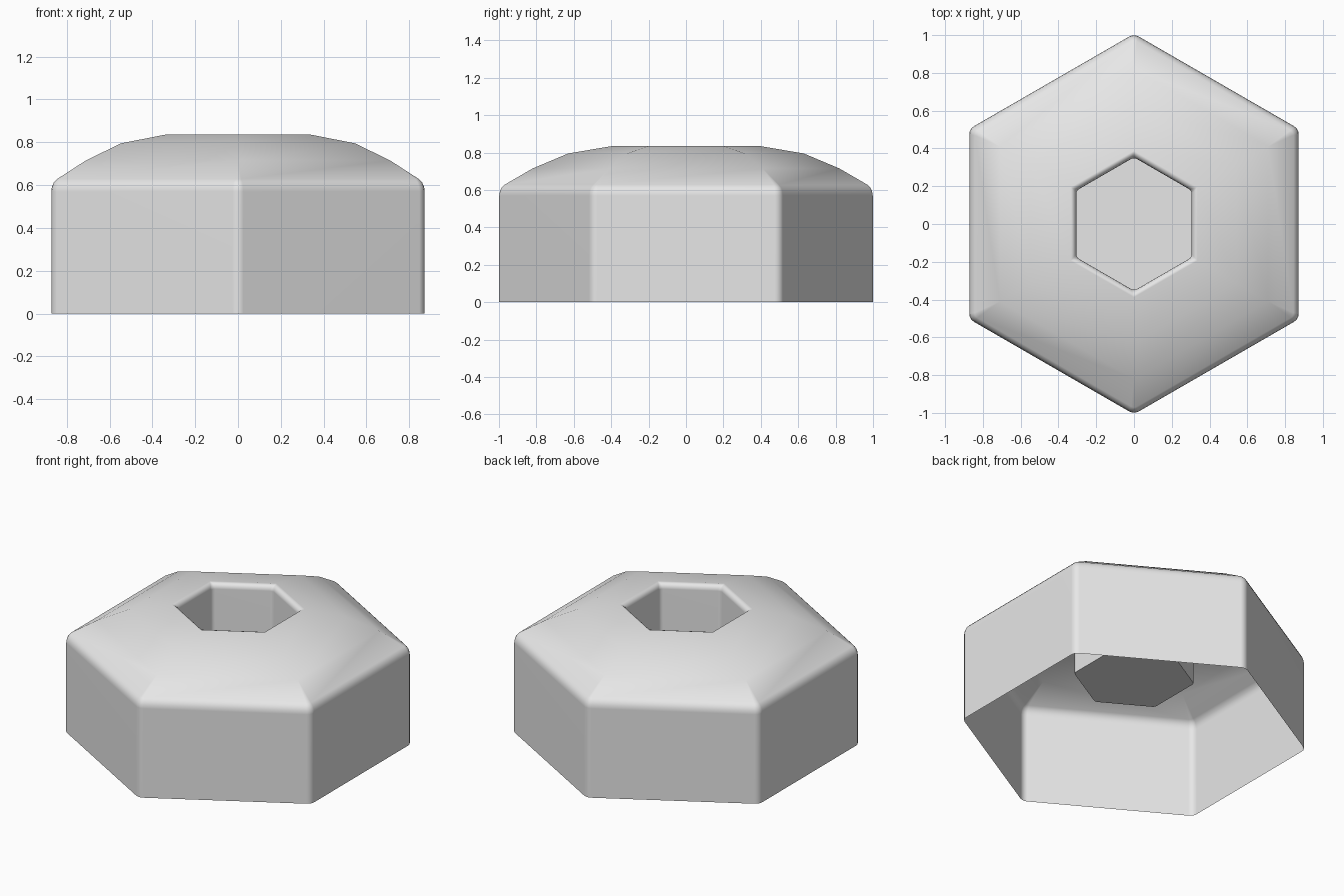
import bpy, bmesh, math
from math import cos, sin, pi

old = bpy.data.objects.get("Cube")
if old:
    bpy.data.objects.remove(old, do_unlink=True)

SEGMENTS = 3  # facets in each rounded corner


def hex_ring(bm, radius, z, fillet):
    """Hexagon with a corner on the y axis, each corner rounded by fillet."""
    verts = []
    for corner in range(6):
        mid = pi / 2 + corner * pi / 3
        centre = radius - fillet / cos(pi / 6)
        for s in range(SEGMENTS + 1):
            a = mid + (s / SEGMENTS - 0.5) * pi / 3
            verts.append(bm.verts.new((centre * cos(mid) + fillet * cos(a),
                                       centre * sin(mid) + fillet * sin(a), z)))
    return verts


# Profile from the open base, over the dome, down into the socket:
# corner radius, height, corner rounding
profile = [
    (1.007, 0.0, 0.05), (1.007, 0.57, 0.05),                       # side wall
    (1.003, 0.593, 0.048), (0.993, 0.612, 0.043), (0.975, 0.628, 0.03),
    (0.82, 0.715, 0), (0.63, 0.795, 0), (0.388, 0.836, 0),         # dome
    (0.37, 0.83, 0.015), (0.357, 0.818, 0.025),                    # socket lip
    (0.353, 0.80, 0.03), (0.353, 0.375, 0.03),                     # socket wall
]

bm = bmesh.new()
rings = [hex_ring(bm, *p) for p in profile]
for low, high in zip(rings, rings[1:]):
    n = len(low)
    for i in range(n):
        j = (i + 1) % n
        bm.faces.new((low[i], low[j], high[j], high[i]))
bm.faces.new(rings[-1])  # socket floor
bmesh.ops.remove_doubles(bm, verts=bm.verts, dist=0.0005)

mesh = bpy.data.meshes.new("hex_cap")
bm.to_mesh(mesh)
bm.free()
cap = bpy.data.objects.new("hex_cap", mesh)
bpy.context.collection.objects.link(cap)

# Plain grey
grey = bpy.data.materials.new("light_grey")
grey.use_nodes = True
colour = (0.8, 0.8, 0.8, 1.0)
grey.diffuse_color = colour
grey.node_tree.nodes["Principled BSDF"].inputs["Base Color"].default_value = colour
mesh.materials.append(grey)

# Smooth shading with flat walls
bpy.ops.object.select_all(action='DESELECT')
cap.select_set(True)
bpy.context.view_layer.objects.active = cap
bpy.ops.object.shade_smooth_by_angle(angle=math.radians(45))
weighted = cap.modifiers.new("flat_walls", 'WEIGHTED_NORMAL')
weighted.keep_sharp = True
